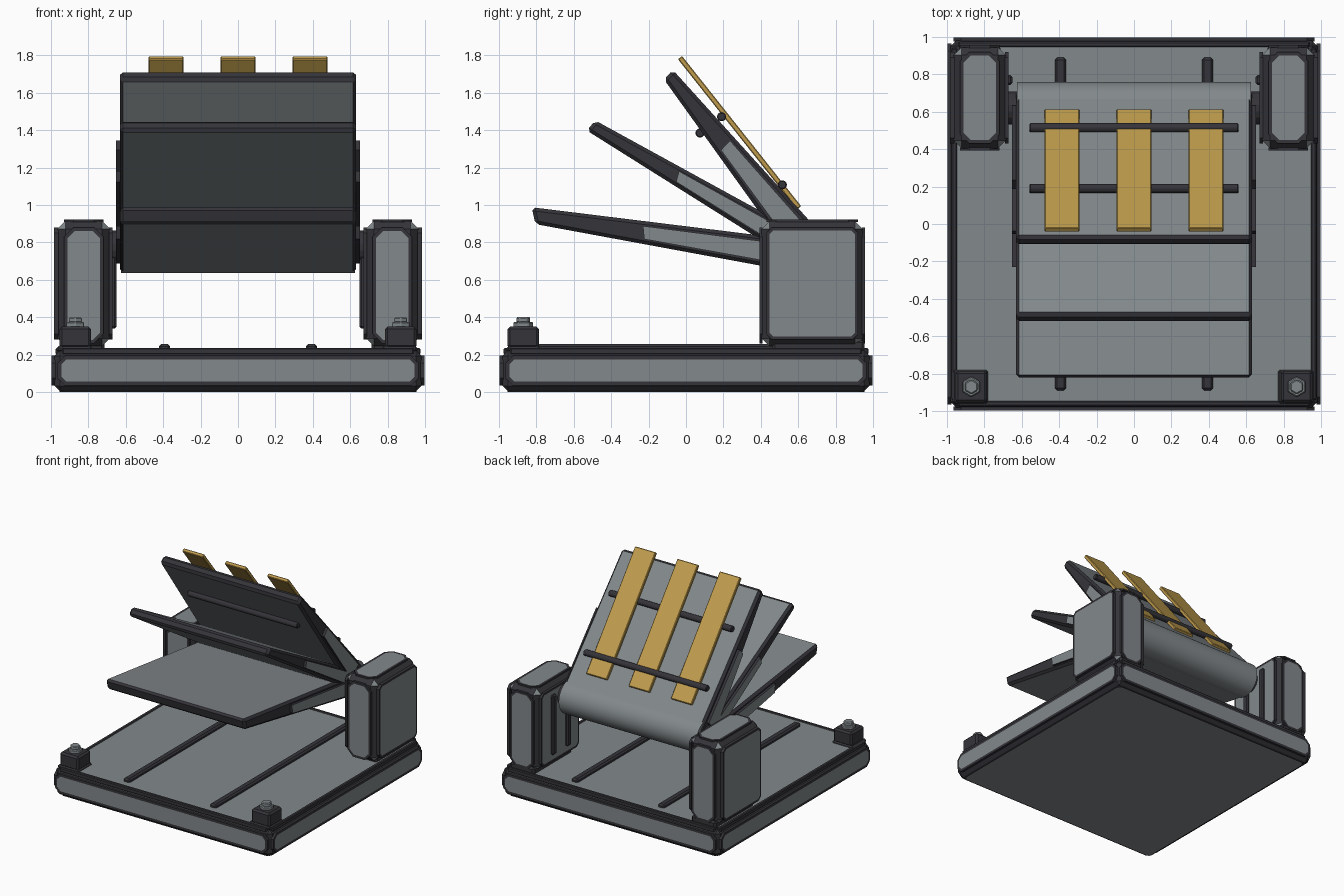
import bpy, bmesh, math
from mathutils import Vector

if "Cube" in bpy.data.objects:
    bpy.data.objects.remove(bpy.data.objects["Cube"])


def material(name, rgb):
    m = bpy.data.materials.new(name)
    m.diffuse_color = (*rgb, 1)
    m.use_nodes = True
    m.node_tree.nodes["Principled BSDF"].inputs["Base Color"].default_value = m.diffuse_color
    return m


DARK = material("dark frame", (0.036, 0.034, 0.041))
GRAY = material("panel gray", (0.225, 0.25, 0.26))
GOLD = material("gold", (0.53, 0.335, 0.075))


def finish(name, bm, mats):
    bmesh.ops.recalc_face_normals(bm, faces=bm.faces)
    me = bpy.data.meshes.new(name)
    bm.to_mesh(me)
    bm.free()
    for m in mats:
        me.materials.append(m)
    ob = bpy.data.objects.new(name, me)
    bpy.context.collection.objects.link(ob)
    return ob


def prism(points, offset):
    """Extrude a flat outline by an offset; returns bmesh and the far cap."""
    bm = bmesh.new()
    a = [bm.verts.new(p) for p in points]
    b = [bm.verts.new(Vector(p) + Vector(offset)) for p in points]
    n = len(a)
    bm.faces.new(a)
    cap = bm.faces.new(b)
    for i in range(n):
        bm.faces.new((a[i], a[(i + 1) % n], b[(i + 1) % n], b[i]))
    bmesh.ops.recalc_face_normals(bm, faces=bm.faces)
    return bm, cap


def chamfer(bm, width):
    bmesh.ops.bevel(bm, geom=bm.edges[:], offset=width, segments=1,
                    profile=0.5, affect='EDGES')
    bm.normal_update()


def xprism(name, yz, x0, x1, mat, bevel=0.0):
    bm, _ = prism([(x0, y, z) for y, z in yz], (x1 - x0, 0, 0))
    if bevel:
        chamfer(bm, bevel)
    return finish(name, bm, [mat])


def block(name, lo, hi, bevel, light_corners=False):
    """Dark chamfered box, optionally with light corner facets."""
    pts = [(lo[0], lo[1], lo[2]), (hi[0], lo[1], lo[2]),
           (hi[0], hi[1], lo[2]), (lo[0], hi[1], lo[2])]
    bm, _ = prism(pts, (0, 0, hi[2] - lo[2]))
    chamfer(bm, bevel)
    if light_corners:
        for f in bm.faces:
            if min(abs(c) for c in f.normal) > 0.3:
                f.material_index = 1
    return finish(name, bm, [DARK, GRAY])


def plate(name, axis, sign, centre, hu, hv, cut, depth, rim):
    """Octagonal raised plate: dark edges, gray outer face."""
    u, v = (axis + 1) % 3, (axis + 2) % 3
    pts = []
    for a, b in ((hu - cut, -hv), (hu, cut - hv), (hu, hv - cut), (hu - cut, hv),
                 (cut - hu, hv), (-hu, hv - cut), (-hu, cut - hv), (cut - hu, -hv)):
        p = Vector(centre)
        p[u] += a
        p[v] += b
        pts.append(p)
    off = Vector((0, 0, 0))
    off[axis] = sign * depth
    bm, cap = prism(pts, off)
    if rim:
        bmesh.ops.inset_region(bm, faces=[cap], thickness=rim)
    cap.material_index = 1
    return finish(name, bm, [DARK, GRAY])


def circle(cy, cz, r, n):
    return [(cy + r * math.cos(math.tau * (i + 0.5) / n),
             cz + r * math.sin(math.tau * (i + 0.5) / n)) for i in range(n)]


# Base slab with panels on every side
block("base_core", (-0.98, -0.98, 0.005), (0.98, 0.98, 0.222), 0.028)
plate("base_top_panel", 2, 1, (0, 0, 0.22), 0.96, 0.96, 0.04, 0.01, 0.012)
plate("base_bottom_panel", 2, -1, (0, 0, 0.006), 0.955, 0.955, 0.03, 0.006, 0.01)
for s in (-1, 1):
    plate("base_side_panel", 0, s, (s * 0.975, 0, 0.115), 0.965, 0.08, 0.04, 0.023, 0.022)
    plate("base_end_panel", 1, s, (0, s * 0.975, 0.115), 0.08, 0.965, 0.04, 0.023, 0.022)
    # Edge trim along the top of the slab
    block("base_trim_side", (s * 0.96 - 0.015, -0.94, 0.2), (s * 0.96 + 0.015, 0.94, 0.236), 0.006)
    block("base_trim_end", (-0.94, s * 0.96 - 0.015, 0.2), (0.94, s * 0.96 + 0.015, 0.236), 0.006)
    # Floor rails
    block("floor_rail", (s * 0.393 - 0.03, -0.89, 0.215), (s * 0.393 + 0.03, 0.89, 0.256), 0.012)
    # Front corner blocks with hex bolts
    c = s * 0.87
    block("corner_block", (c - 0.085, -0.955, 0.235), (c + 0.085, -0.785, 0.35), 0.014)
    block("corner_foot", (c - 0.1, -0.96, 0.215), (c + 0.09, -0.78, 0.245), 0.01)
    for r, z0, z1 in ((0.055, 0.345, 0.375), (0.04, 0.37, 0.4)):
        bm, _ = prism([(c + a, -0.87 + b, z0) for a, b in circle(0, 0, r, 6)], (0, 0, z1 - z0))
        chamfer(bm, 0.006)
        finish("corner_bolt", bm, [GRAY])

# Hinge pillars
for s in (-1, 1):
    c = s * 0.825
    block("pillar", (c - 0.14, 0.405, 0.245), (c + 0.14, 0.945, 0.915), 0.042, True)
    block("pillar_foot", (c - 0.11, 0.46, 0.21), (c + 0.11, 0.955, 0.28), 0.015)
    plate("pillar_outer_panel", 0, s, (s * 0.96, 0.675, 0.58), 0.245, 0.3, 0.03, 0.024, 0.018)
    plate("pillar_inner_panel", 0, -s, (s * 0.69, 0.675, 0.58), 0.245, 0.3, 0.03, 0.02, 0.018)
    for d in (-1, 1):
        plate("pillar_end_panel", 1, d, (c, 0.675 + d * 0.265, 0.57), 0.31, 0.105, 0.05, 0.018, 0.02)
    plate("pillar_top_panel", 2, 1, (c, 0.675, 0.91), 0.105, 0.245, 0.05, 0.013, 0.02)
    # Vertical ribs on the inner face
    for y in (0.58, 0.77):
        block("pillar_rib", (s * 0.67 - 0.02, y - 0.026, 0.34), (s * 0.67 + 0.02, y + 0.026, 0.83), 0.01)

# Hinge barrel and pin
barrel = xprism("hinge_barrel", circle(0.62, 0.775, 0.14, 40), -0.625, 0.625, GRAY)
for p in barrel.data.polygons:
    p.use_smooth = abs(p.normal.x) < 0.5
barrel.data.set_sharp_from_angle(angle=math.radians(40))
xprism("hinge_pin", circle(0.62, 0.775, 0.09, 16), -0.7, 0.7, DARK)

# Three tapered flaps: upper tip, lower tip, lower root, upper root (y, z)
flaps = {
    "lower_flap": ((-0.825, 0.988), (-0.805, 0.898), (0.62, 0.635), (0.62, 0.81)),
    "middle_flap": ((-0.485, 1.452), (-0.53, 1.398), (0.62, 0.675), (0.62, 0.846)),
    "upper_flap": ((-0.07, 1.722), (-0.118, 1.672), (0.58, 0.7), (0.72, 0.85)),
}
for name, pts in flaps.items():
    bm, _ = prism([(-0.632, y, z) for y, z in pts], (1.264, 0, 0))
    chamfer(bm, 0.018)
    for f in bm.faces:
        if f.calc_area() > 0.4 and abs(f.normal.x) < 0.5:
            f.material_index = 1
    finish(name, bm, [DARK, GRAY])
    # Gray plate on each flap side
    ut, lt, lr, ur = (Vector(p) for p in pts)
    quad = [ut.lerp(ur, t).lerp(lt.lerp(lr, t), w)
            for t, w in ((0.41, 0.22), (0.41, 0.78), (0.92, 0.82), (0.92, 0.18))]
    for s in (-1, 1):
        bm, cap = prism([(s * 0.63, y, z) for y, z in quad], (s * 0.022, 0, 0))
        cap.material_index = 1
        finish(name + "_side_plate", bm, [DARK, GRAY])

# Cross rods on the upper flap, plus one beneath it
for name, y, z, w in (("upper_rod", 0.19, 1.472, 0.56), ("lower_rod", 0.515, 1.108, 0.56),
                      ("under_rod", 0.075, 1.385, 0.5)):
    xprism(name, circle(y, z, 0.026, 8), -w, w, DARK, 0.006)

# Gold slats
a, b = Vector((-0.032, 1.788)), Vector((0.605, 0.985))
d = (b - a).normalized()
n = Vector((-d.y, d.x)) * 0.014
for x in (-0.385, 0, 0.385):
    xprism("gold_slat", [a + n, a - n, b - n, b + n], x - 0.094, x + 0.094, GOLD, 0.005)
